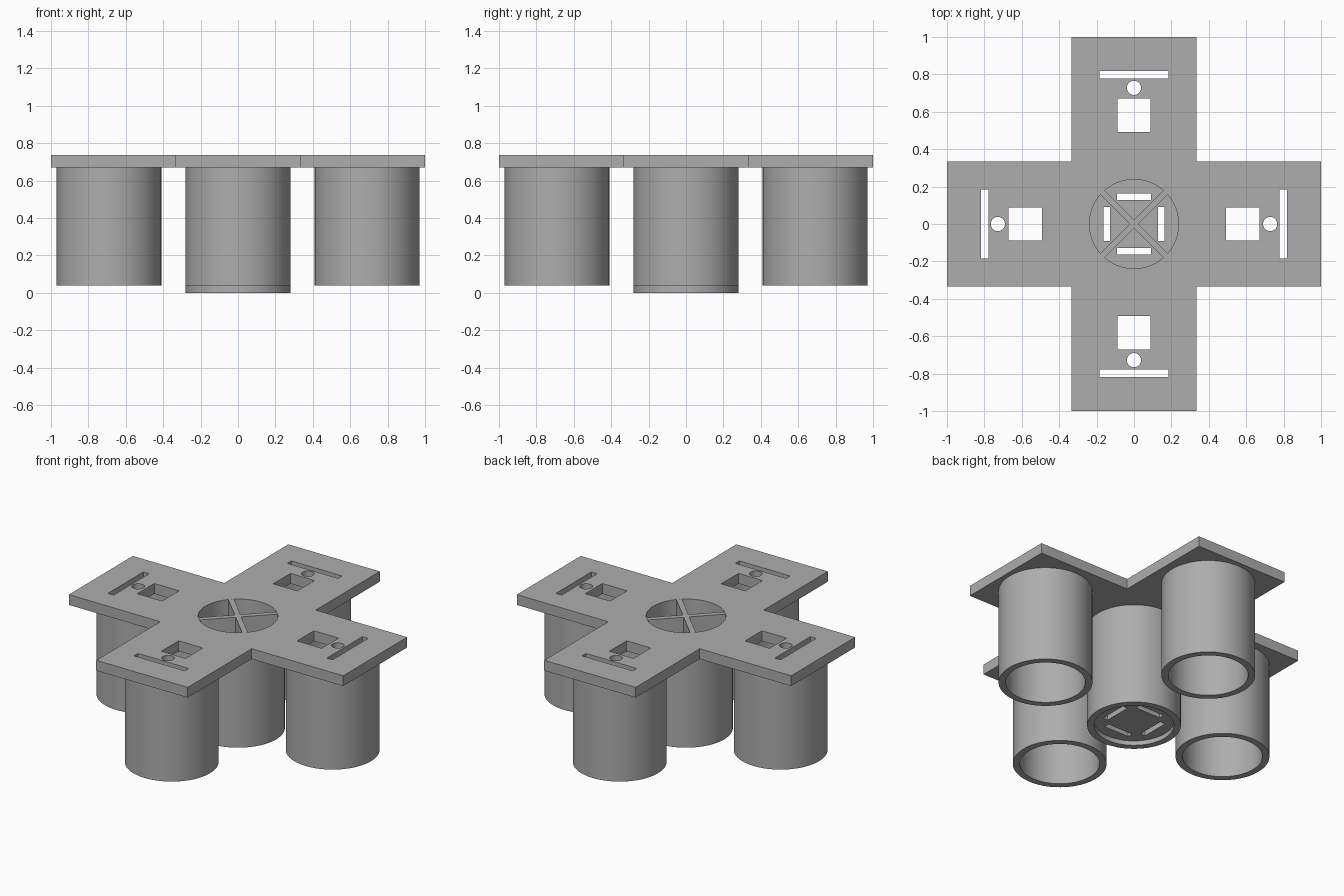
import bpy, bmesh, math
from mathutils import Matrix, Vector

cube = bpy.data.objects.get("Cube")
if cube:
    bpy.data.objects.remove(cube, do_unlink=True)

grey = bpy.data.materials.new("plain grey")
grey.use_nodes = True
GREY = (0.42, 0.42, 0.42, 1)
grey.diffuse_color = GREY
grey.node_tree.nodes["Principled BSDF"].inputs["Base Color"].default_value = GREY

PLATE_BOTTOM, PLATE_TOP = 0.67, 0.738
OUTER, INNER = 0.28, 0.238
CUP_RIM = 0.04      # bottom of the outer cups
CUP_POS = 0.69      # distance of the outer cups from the middle
ARM = 1 / 3         # half width of a plate arm
SIDES = 96


def finish(name, bm, smooth=False):
    bmesh.ops.recalc_face_normals(bm, faces=bm.faces)
    mesh = bpy.data.meshes.new(name)
    bm.to_mesh(mesh)
    bm.free()
    obj = bpy.data.objects.new(name, mesh)
    bpy.context.collection.objects.link(obj)
    mesh.materials.append(grey)
    bpy.ops.object.select_all(action='DESELECT')
    obj.select_set(True)
    bpy.context.view_layer.objects.active = obj
    if smooth:
        bpy.ops.object.shade_smooth_by_angle(angle=math.radians(30))
    return obj


def add_box(bm, size, centre, angle=0.0):
    """Box placed at centre, then turned about the z axis of the model."""
    bmesh.ops.create_cube(bm, size=1, matrix=Matrix.Rotation(angle, 4, 'Z')
                          @ Matrix.Translation(centre) @ Matrix.Diagonal((*size, 1)))


def add_disc(bm, radius, z0, z1, x=0.0, angle=0.0, sides=SIDES):
    bmesh.ops.create_cone(bm, cap_ends=True, segments=sides, radius1=radius,
                          radius2=radius, depth=z1 - z0,
                          matrix=Matrix.Rotation(angle, 4, 'Z')
                          @ Matrix.Translation((x, 0, (z0 + z1) / 2)))


def tube(name, z0, z1, x=0.0, y=0.0):
    bm = bmesh.new()
    corners = [(OUTER, z0), (OUTER, z1), (INNER, z1), (INNER, z0)]
    verts = [bm.verts.new((r, 0, z)) for r, z in corners]
    edges = [bm.edges.new((verts[i], verts[(i + 1) % 4])) for i in range(4)]
    bmesh.ops.spin(bm, geom=verts + edges, cent=(0, 0, 0), axis=(0, 0, 1),
                   angle=math.tau, steps=SIDES, use_merge=True)
    bmesh.ops.remove_doubles(bm, verts=bm.verts, dist=1e-5)
    bmesh.ops.translate(bm, verts=bm.verts, vec=(x, y, 0))
    return finish(name, bm, smooth=True)


def cut(target, cutter_bm):
    cutter = finish("cutter", cutter_bm)
    cutter.hide_render = True
    mod = target.modifiers.new("cut", 'BOOLEAN')
    mod.operation, mod.solver, mod.object = 'DIFFERENCE', 'EXACT', cutter
    bpy.context.view_layer.objects.active = target
    bpy.ops.object.modifier_apply(modifier=mod.name)
    bpy.data.objects.remove(cutter, do_unlink=True)
    bpy.ops.object.select_all(action='DESELECT')
    target.select_set(True)
    bpy.ops.object.shade_smooth_by_angle(angle=math.radians(30))


QUARTERS = [i * math.pi / 2 for i in range(4)]

# Cross shaped top plate
bm = bmesh.new()
outline = []
for a in QUARTERS:
    turn = Matrix.Rotation(a, 3, 'Z')
    for p in ((1, -ARM), (1, ARM), (ARM, ARM)):
        outline.append(bm.verts.new(turn @ Vector((*p, PLATE_BOTTOM))))
face = bm.faces.new(outline)
top = bmesh.ops.extrude_face_region(bm, geom=[face])["geom"]
bmesh.ops.translate(bm, vec=(0, 0, PLATE_TOP - PLATE_BOTTOM),
                    verts=[v for v in top if isinstance(v, bmesh.types.BMVert)])
plate = finish("top_plate", bm)

# Openings: a round one in the middle, and a square, a hole and a slot per arm
bm = bmesh.new()
mid = (PLATE_BOTTOM + PLATE_TOP) / 2
add_disc(bm, INNER, mid - 0.1, mid + 0.1)
for a in QUARTERS:
    add_box(bm, (0.18, 0.176, 0.2), (0.582, 0, mid), a)
    add_disc(bm, 0.038, mid - 0.1, mid + 0.1, 0.728, a, 32)
    add_box(bm, (0.042, 0.37, 0.2), (0.798, 0, mid), a)
cut(plate, bm)

# Four open cups under the arms
for name, a in zip(("left", "back", "right", "front"), QUARTERS):
    tube(name + "_cup", CUP_RIM, PLATE_BOTTOM,
         CUP_POS * math.cos(a), CUP_POS * math.sin(a))

# Middle cup with its bottom ring
tube("middle_cup", CUP_RIM, PLATE_BOTTOM)
tube("middle_bottom_ring", 0, CUP_RIM)

# Recessed floor of the middle cup with four slots
bm = bmesh.new()
add_disc(bm, INNER, 0.03, 0.07)
cup_floor = finish("middle_floor", bm, smooth=True)
bm = bmesh.new()
for a in QUARTERS:
    add_box(bm, (0.036, 0.184, 0.2), (0.146, 0, 0.05), a)
cut(cup_floor, bm)

# Crossed dividers inside the middle cup
for name, a in (("divider_a", math.pi / 4), ("divider_b", -math.pi / 4)):
    bm = bmesh.new()
    height = PLATE_TOP - 0.07
    add_box(bm, (INNER * 2 - 0.002, 0.034, height), (0, 0, 0.07 + height / 2), a)
    finish(name, bm)
